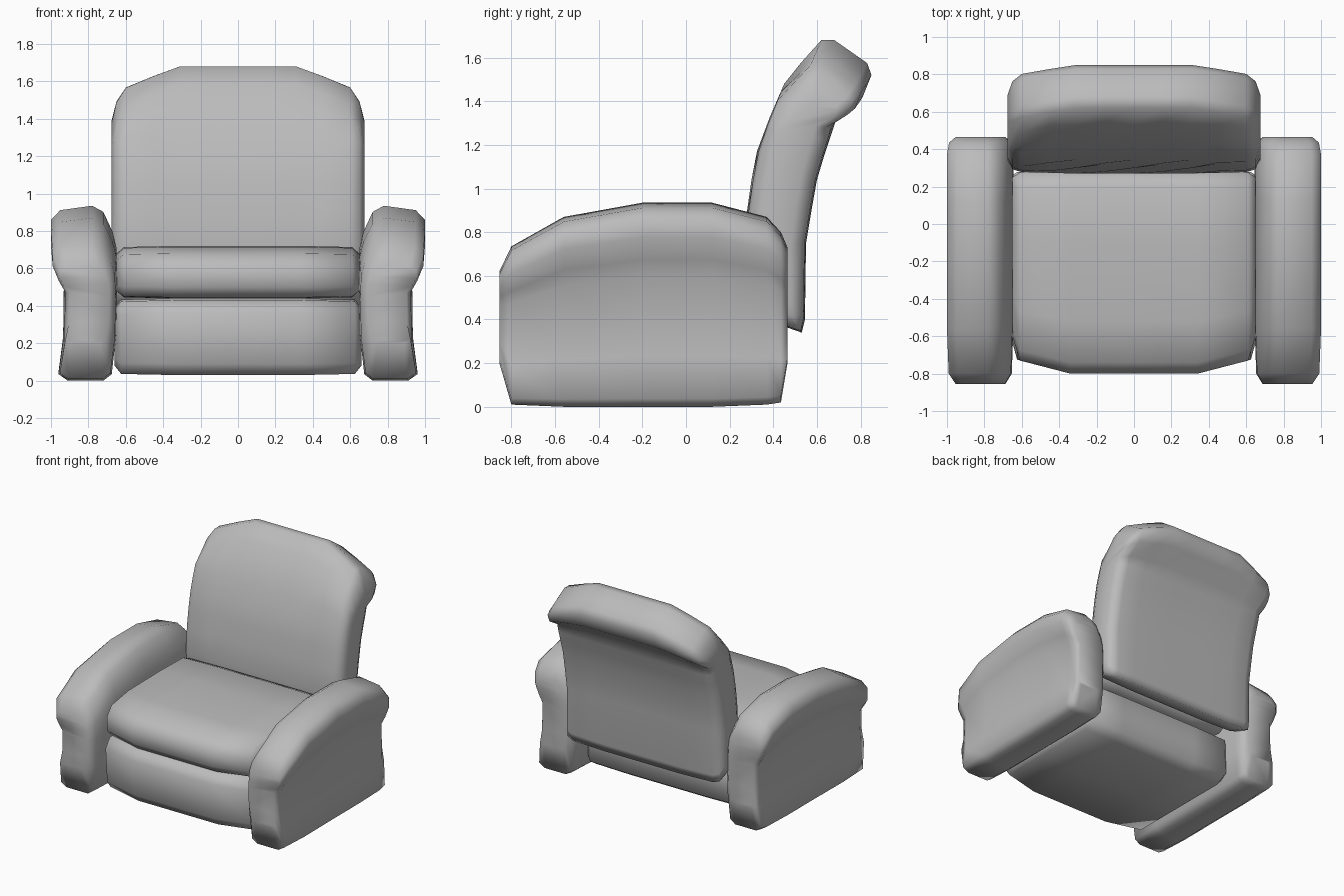
import bpy, bmesh

cube = bpy.data.objects.get("Cube")
if cube:
    bpy.data.objects.remove(cube, do_unlink=True)

upholstery = bpy.data.materials.new("grey_upholstery")
upholstery.use_nodes = True
GREY = (0.5, 0.5, 0.5, 1)
upholstery.diffuse_color = GREY
upholstery.node_tree.nodes["Principled BSDF"].inputs["Base Color"].default_value = GREY


def loft(name, rings):
    """Skin rings of paired points; the end caps are ladders of quads."""
    bm = bmesh.new()
    loops = [[bm.verts.new(p) for p in [a for a, b in ring] + [b for a, b in ring][::-1]]
             for ring in rings]
    n = len(loops[0])
    for r, s in zip(loops, loops[1:]):
        for i in range(n):
            j = (i + 1) % n
            bm.faces.new((r[i], r[j], s[j], s[i]))
    for r in (loops[0], loops[-1]):
        for i in range(n // 2 - 1):
            bm.faces.new((r[i], r[i + 1], r[n - 2 - i], r[n - 1 - i]))
    bmesh.ops.recalc_face_normals(bm, faces=bm.faces)
    for f in bm.faces:
        f.smooth = True
    mesh = bpy.data.meshes.new(name)
    bm.to_mesh(mesh)
    bm.free()
    mesh.materials.append(upholstery)
    obj = bpy.data.objects.new(name, mesh)
    bpy.context.collection.objects.link(obj)
    return obj


def mirrored(layers):
    """Layers from the outer side inwards, then back out on the other side."""
    right = [(-l[0],) + l[1:] for l in layers]
    return right + [l for l in layers[::-1] if l[0] > 0]


# Arms: section of (inner x, outer x) pairs with height fractions
ARM_SECTION = [
    ((0.72, 0), (0.91, 0)),
    ((0.675, 0.04), (0.96, 0.04)),
    ((0.65, 0.3), (0.935, 0.25)),
    ((0.645, 0.6), (0.93, 0.64)),
    ((0.65, 0.76), (0.965, 0.72)),
    ((0.67, 0.85), (1.0, 0.83)),
    ((0.72, 0.965), (1.0, 0.92)),
    ((0.78, 1), (0.95, 0.975)),
]
# y, bottom, top, narrowing
ARM_STATIONS = [
    (-0.855, 0.2, 0.62, 0.25), (-0.80, 0.01, 0.735, 0.05), (-0.56, 0, 0.87, 0),
    (-0.2, 0, 0.935, 0), (0.12, 0, 0.935, 0), (0.37, 0.01, 0.87, 0),
    (0.435, 0.02, 0.80, 0.06), (0.465, 0.2, 0.73, 0.25),
]


def arm(name, side):
    def place(p, y, low, high, k):
        x = p[0] + (0.815 - p[0]) * k
        return (side * x, y, low + (high - low) * p[1])
    loft(name, [[(place(a, *s), place(b, *s)) for a, b in ARM_SECTION] for s in ARM_STATIONS])


arm("left_arm", 1)
arm("right_arm", -1)


# Seat and base: (lower, upper) side profile pairs with a bowed front
def cushion(name, profile, layers):
    rings = []
    for x, k, bow in mirrored(layers):
        ring = []
        for a, b in profile:
            mid = (a[1] + b[1]) / 2
            pair = []
            for y, z in (a, b):
                front = max(0, (0.2 - y) / 1.0)
                back = 0.1 * k if y > 0.2 else 0
                pair.append((x, y + bow * front - back, z + (mid - z) * k))
            ring.append(pair)
        rings.append(ring)
    loft(name, rings)


cushion("seat_cushion",
        [((-0.80, 0.5), (-0.80, 0.61)), ((-0.75, 0.445), (-0.74, 0.68)),
         ((-0.5, 0.44), (-0.52, 0.715)), ((-0.1, 0.44), (-0.1, 0.72)),
         ((0.2, 0.44), (0.2, 0.715)), ((0.28, 0.48), (0.28, 0.68))],
        [(0.65, 0.3, 0.2), (0.61, 0.04, 0.07), (0.34, 0, 0), (0, 0, 0)])
cushion("base",
        [((-0.775, 0.09), (-0.795, 0.36)), ((-0.73, 0.03), (-0.74, 0.43)),
         ((-0.3, 0.03), (-0.3, 0.44)), ((0.2, 0.03), (0.2, 0.44)),
         ((0.28, 0.08), (0.28, 0.38))],
        [(0.66, 0.25, 0.2), (0.625, 0.03, 0.07), (0.34, 0, 0), (0, 0, 0)])

# Backrest: (front, rear) side profile pairs from bottom to top
BACK_PROFILE = [
    ((0.36, 0.40), (0.53, 0.34)),
    ((0.30, 0.47), (0.545, 0.40)),
    ((0.27, 0.72), (0.55, 0.75)),
    ((0.28, 0.90), (0.575, 0.90)),
    ((0.30, 1.04), (0.60, 1.04)),
    ((0.325, 1.17), (0.63, 1.14)),
    ((0.385, 1.33), (0.66, 1.23)),
    ((0.45, 1.48), (0.69, 1.32)),
    ((0.53, 1.58), (0.81, 1.42)),
    ((0.62, 1.68), (0.85, 1.52)),
    ((0.68, 1.68), (0.83, 1.575)),
]
# x, thinning, top drop
BACK_LAYERS = [
    (0.675, 0.5, 0.26), (0.65, 0.16, 0.18), (0.60, 0.05, 0.11), (0.45, 0.02, 0.05),
    (0.31, 0, 0), (0.155, 0, 0), (0, 0, 0),
]
rings = []
for col, (x, k, drop) in enumerate(mirrored(BACK_LAYERS)):
    ring = []
    for row, (a, b) in enumerate(BACK_PROFILE):
        mid = [(a[i] + b[i]) / 2 for i in (0, 1)]
        pair = []
        for y, z in (a, b):
            fall = drop * min(1, max(0, (z - 1.2) / 0.42))
            lift = 0.12 * k if z < 0.5 else 0
            pair.append([x, y + (mid[0] - y) * k - 0.5 * fall,
                         z + (mid[1] - z) * k - fall + lift])
        # Shallow alternating tufts on the front
        if abs(x) < 0.5 and 2 < row < 9 and (row + col) % 2:
            pair[0][1] += 0.018
        ring.append(pair)
    rings.append(ring)
loft("backrest", rings)
